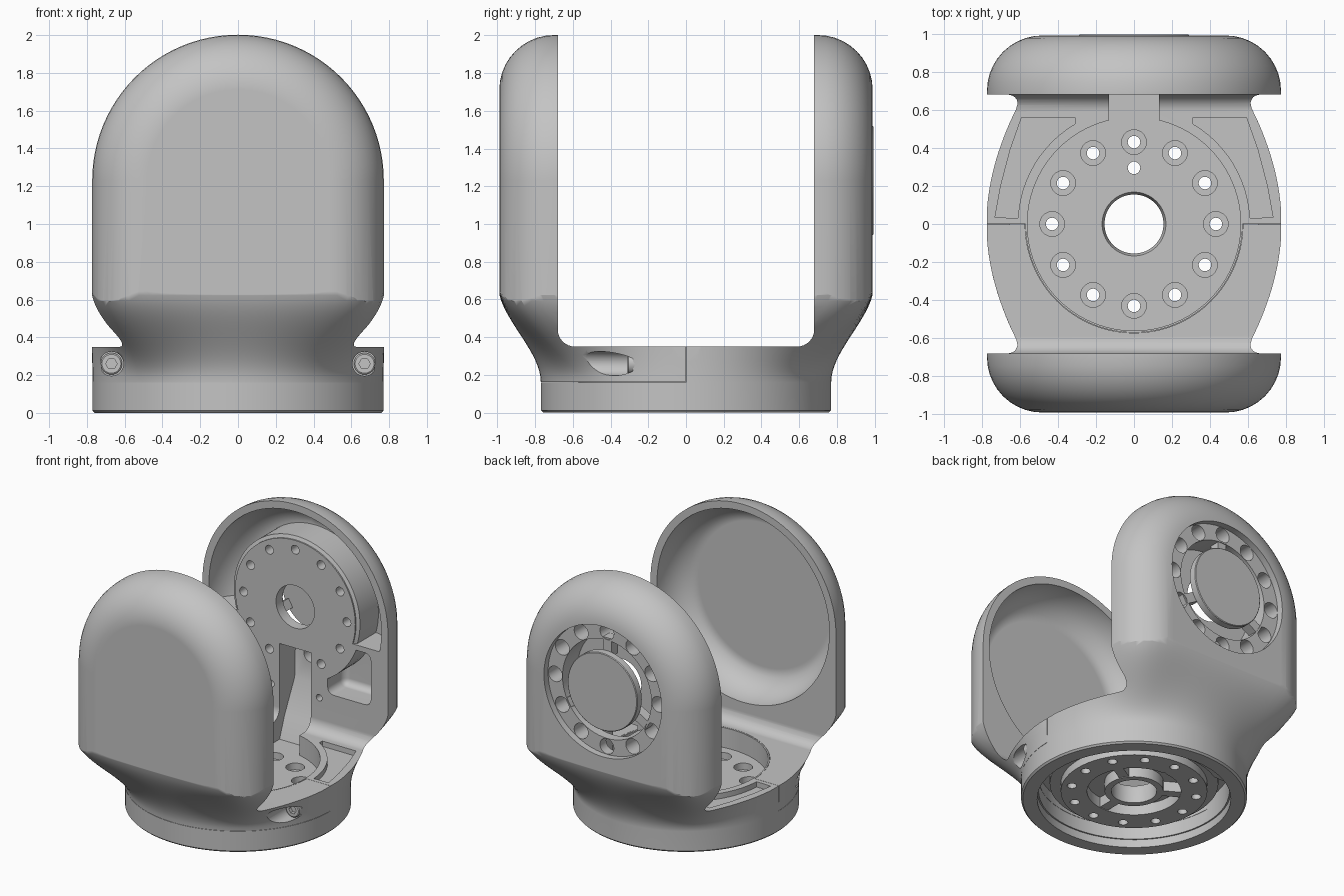
import bpy, bmesh, math
from math import cos, sin, pi, sqrt

if "Cube" in bpy.data.objects:
    bpy.data.objects.remove(bpy.data.objects["Cube"])

grey = bpy.data.materials.new("matte_grey")
grey.use_nodes = True
grey.diffuse_color = (0.55, 0.55, 0.55, 1)
grey.node_tree.nodes["Principled BSDF"].inputs["Base Color"].default_value = (0.55, 0.55, 0.55, 1)

ARM_Z, W, D, ROUND = 1.23, 0.772, 0.99, 0.29   # arch centre, half width, half depth, edge rounding
GAP = 0.68                                     # inner face of both arms


def loft(name, rings):
    """Closed solid through rings of equal point count."""
    bm = bmesh.new()
    loops = [[bm.verts.new(p) for p in ring] for ring in rings]
    n = len(loops[0])
    for a, b in zip(loops, loops[1:]):
        for i in range(n):
            j = (i + 1) % n
            bm.faces.new((a[i], a[j], b[j], b[i]))
    bm.faces.new(loops[0])
    bm.faces.new(loops[-1])
    bmesh.ops.recalc_face_normals(bm, faces=bm.faces)
    me = bpy.data.meshes.new(name)
    bm.to_mesh(me)
    bm.free()
    ob = bpy.data.objects.new(name, me)
    bpy.context.collection.objects.link(ob)
    return ob


def turned(profile, axis="z", c=(0, 0), n=64, name="cutter"):
    """Solid of revolution; profile is (position along axis, radius)."""
    def point(h, r, k):
        u, v = c[0] + r * cos(2 * pi * k / n), c[1] + r * sin(2 * pi * k / n)
        return (u, v, h) if axis == "z" else (u, h, v)
    return loft(name, [[point(h, r, k) for k in range(n)] for h, r in profile])


def cyl(r, a, b, axis="z", c=(0, 0), n=64):
    return turned([(a, r), (b, r)], axis, c, n)


def box(x, y, z):
    return loft("cutter", [[(x[0], y[0], h), (x[1], y[0], h), (x[1], y[1], h), (x[0], y[1], h)] for h in z])


def side_profile(points, w):
    """Outline of (y, z) points extruded across x."""
    return loft("cutter", [[(x, y, z) for y, z in points] for x in (-w, w)])


def apply_modifier(ob, mod):
    bpy.context.view_layer.objects.active = ob
    bpy.ops.object.modifier_apply(modifier=mod.name)


def boolean(ob, cutter, op="DIFFERENCE"):
    mod = ob.modifiers.new("cut", "BOOLEAN")
    mod.operation, mod.object, mod.solver = op, cutter, "EXACT"
    apply_modifier(ob, mod)
    bpy.data.objects.remove(cutter)
    return ob


def ring_of_holes(body, r, a, b, axis, cz, n=12):
    for k in range(n):
        t = 2 * pi * k / n
        boolean(body, cyl(r, a, b, axis, (0.43 * cos(t), cz + 0.43 * sin(t)), 20))


# Outer body: rounded arch running front to back, trimmed by a flaring round base
def arch(y, inset):
    w = W - inset
    arc = [(w * cos(pi * k / 48), y, ARM_Z + w * sin(pi * k / 48)) for k in range(49)]
    return [(w, y, -0.1)] + arc + [(-w, y, -0.1)]


steps = [ROUND * sin(pi / 2 * k / 10) for k in range(11)]
half = [(D - ROUND + d, ROUND - sqrt(max(0, ROUND ** 2 - d * d))) for d in steps]
body = loft("rear_body", [arch(-y, i) for y, i in reversed(half)] + [arch(y, i) for y, i in half])


def flare(z, s, r=0.77):
    ring = []
    for k in range(128):
        t = 2 * pi * k / 128
        wide = (abs(cos(t) / 0.785) ** 8 + abs(sin(t) / 0.997) ** 8) ** (-1 / 8)
        q = r + (wide - r) * s
        ring.append((q * cos(t), q * sin(t), z))
    return ring


ease = [k / 18 for k in range(19)]
neck = [flare(0.16 + 0.52 * u, u * u * (3 - 2 * u)) for u in ease]
boolean(body, loft("cutter", [flare(0, 0, 0.758), flare(0.012, 0, 0.77)] + neck
                   + [flare(2.3, 1)]), "INTERSECT")

# U-shaped gap between the arms with filleted floor
fillet = [(GAP - 0.09 + 0.09 * sin(t), 0.44 - 0.09 * cos(t)) for t in [pi / 2 * k / 8 for k in range(9)]]
side = fillet + [(GAP, 2.3)]
boolean(body, side_profile(side + [(-y, z) for y, z in reversed(side)], 1.2))

# Base: round recess, bore and bolt holes
boolean(body, cyl(0.56, 0.2, 0.5, n=96))
boolean(body, turned([(-0.1, 0.155), (0.17, 0.155), (0.23, 0.18)]))
ring_of_holes(body, 0.065, 0.15, 0.25, "z", 0)
ring_of_holes(body, 0.033, -0.1, 0.3, "z", 0)
boolean(body, cyl(0.033, -0.1, 0.3, c=(0, 0.295), n=20))

# Base underside: hollow rim, outer trench open at the back, two inner trenches
boolean(body, cyl(0.66, -0.1, 0.06, n=96))
for outer, inner, top, back in ((0.65, 0.575, 0.24, 0.5), (0.58, 0.5, 0.12, 1), (0.32, 0.2, 0.14, 1)):
    trench = boolean(cyl(outer, 0.03, top), cyl(inner, 0, 0.4))
    boolean(body, boolean(trench, box((-1, 1), (-1, back), (0, 0.5)), "INTERSECT"))

# Corner pockets beside the recess
for s in (-1, 1):
    arc = [(0.61 * cos(t), 0.61 * sin(t)) for t in [0.05 + 0.99 * k / 12 for k in range(13)]]
    shape = arc + [(0.31, 0.56), (0.59, 0.56), (0.65, 0.39), (0.7, 0.2), (0.73, 0.035)]
    boolean(body, loft("cutter", [[(s * x, y, z) for x, y in shape] for z in (0.31, 0.5)]))

# Front arm: dished round cavity
dish = [(0.6, 0.722), (0.72, 0.715), (0.8, 0.695), (0.86, 0.65), (0.9, 0.6), (0.92, 0.54)]
boolean(body, turned([(-y, r) for y, r in dish], "y", (0, ARM_Z), 96))

# Rear arm: cavity around a round boss, closed below by a web
ring = turned(dish, "y", (0, ARM_Z), 96)
boolean(ring, turned([(0.5, 0.5), (0.69, 0.5), (0.7, 0.525), (1.1, 0.525)], "y", (0, ARM_Z), 96))
boolean(body, boolean(ring, box((-1, 1), (0.5, 1.2), (1.08, 2.5)), "INTERSECT"))

# Rear arm: lower side pockets with fixing holes
for s in (-1, 1):
    pocket = box(sorted((0.27 * s, 0.63 * s)), (0.6, 0.88), (0.65, 1.04))
    mod = pocket.modifiers.new("round", "BEVEL")
    mod.width, mod.segments = 0.05, 4
    apply_modifier(pocket, mod)
    boolean(pocket, cyl(0.54, 0.5, 1.1, "y", (0, ARM_Z)))
    boolean(body, pocket)
    boolean(body, cyl(0.025, 0.5, 0.8, "y", (0.2 * s, 0.6), 16))

# Cable channel sloping from the base recess up into the rear arm
boolean(body, side_profile([(0.4, 0.2), (0.68, 0.2), (0.74, 0.36), (0.86, 0.6), (0.87, 0.92), (0.4, 0.92)], 0.13))

# Rear arm: outer opening, inner well, bore and bolt holes
boolean(body, cyl(0.49, 0.94, 1.2, "y", (0, ARM_Z), 96))
boolean(body, cyl(0.37, 0.76, 1.0, "y", (0, ARM_Z)))
boolean(body, cyl(0.16, 0.5, 0.9, "y", (0, ARM_Z)))
ring_of_holes(body, 0.058, 0.8, 1.1, "y", ARM_Z)
ring_of_holes(body, 0.033, 0.5, 0.9, "y", ARM_Z)

# Screw bores through the front corners
for s in (-1, 1):
    boolean(body, cyl(0.064, -1.1, -0.28, "y", (0.67 * s, 0.26), 32))

# Split the front cover from the rear body along a fine seam
cover = body.copy()
cover.data = body.data.copy()
cover.name = "front_cover"
bpy.context.collection.objects.link(cover)
boolean(cover, boolean(box((-2, 2), (-2, -0.002), (0.162, 3)), cyl(0.572, 0, 1, n=96)), "INTERSECT")
boolean(body, boolean(box((-2, 2), (-2, 0), (0.16, 3)), cyl(0.57, 0, 1, n=96)))
parts = [body, cover]

# Rear cap disc and its spokes, plus spokes under the base
parts.append(turned([(0.94, 0.29), (0.99, 0.29), (0.995, 0.285)], "y", (0, ARM_Z), name="rear_cap"))
for k in range(3):
    for name, start, r0, r1, low, high, upright in (
            ("rear_spoke", pi / 2, 0.25, 0.385, 0.86, 0.935, True),
            ("base_spoke", -pi / 2, 0.18, 0.34, 0.065, 0.15, False)):
        t = start + 2 * pi * k / 3
        d, e = (cos(t), sin(t)), (-sin(t) * 0.035, cos(t) * 0.035)
        quad = [(d[0] * r + e[0] * q, d[1] * r + e[1] * q) for r, q in ((r0, -1), (r1, -1), (r1, 1), (r0, 1))]
        parts.append(loft(name, [[(u, h, ARM_Z + v) if upright else (u, v, h) for u, v in quad]
                                 for h in (low, high)]))

# Corner screws with hexagonal sockets
for s, label in ((1, "left"), (-1, "right")):
    c = (0.67 * s, 0.26)
    screw = turned([(-0.31, 0.05), (-0.305, 0.057), (-0.27, 0.057)], "y", c, 32, label + "_screw")
    parts.append(boolean(screw, cyl(0.03, -0.5, -0.285, "y", c, 6)))

# Finish: shared colour and crisp smooth shading
bpy.ops.object.select_all(action="DESELECT")
for ob in parts:
    ob.data.materials.clear()
    ob.data.materials.append(grey)
    ob.select_set(True)
bpy.context.view_layer.objects.active = body
bpy.ops.object.shade_smooth_by_angle(angle=math.radians(30))
for ob in (body, cover):
    ob.modifiers.new("even_shading", "WEIGHTED_NORMAL").keep_sharp = True
